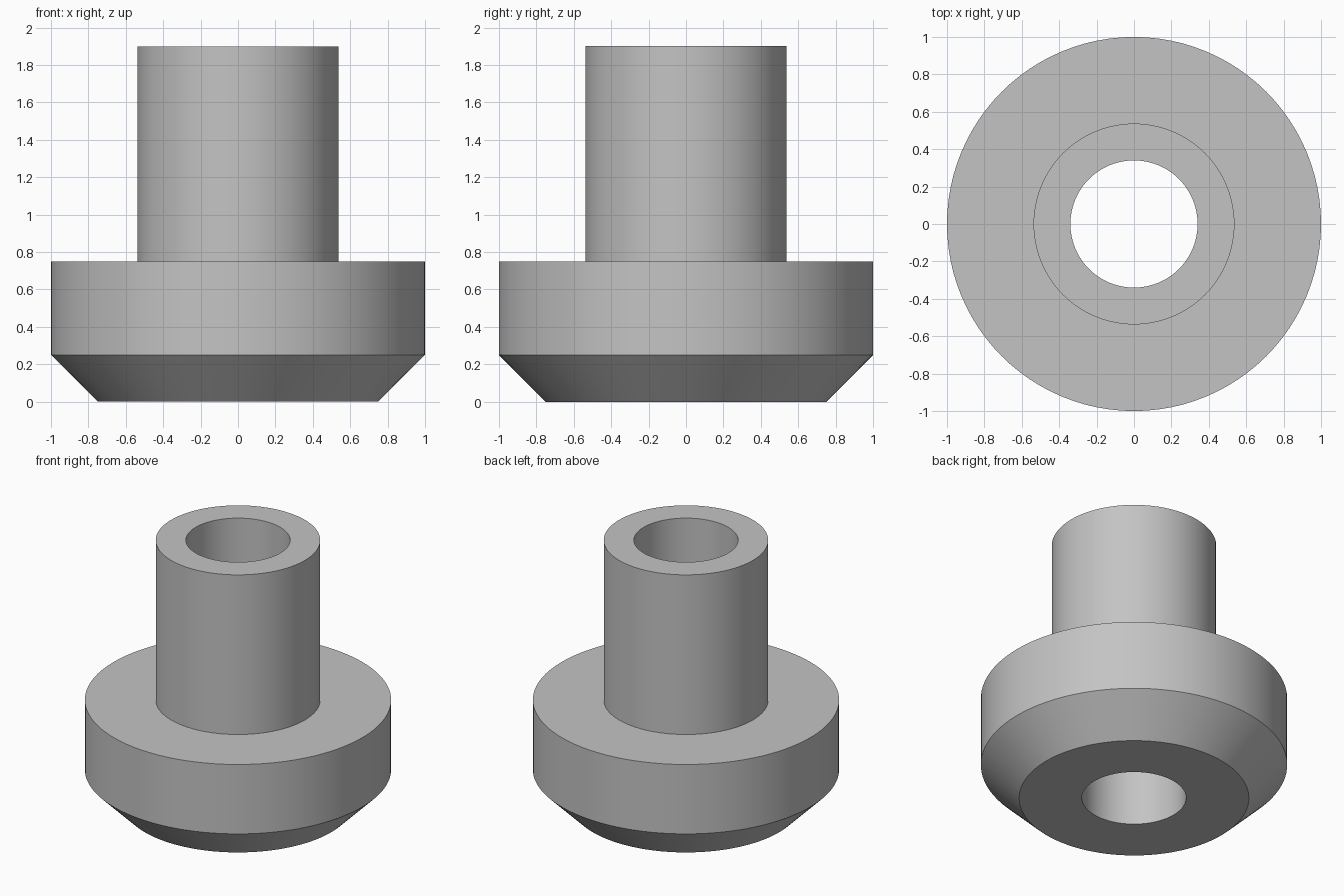
import bpy
import bmesh
from math import cos, sin, tau, radians

SEGMENTS = 96

cube = bpy.data.objects.get("Cube")
if cube:
    bpy.data.objects.remove(cube, do_unlink=True)


def make_material(name, rgb):
    material = bpy.data.materials.new(name)
    material.use_nodes = True
    color = (*rgb, 1)
    material.diffuse_color = color
    material.node_tree.nodes["Principled BSDF"].inputs["Base Color"].default_value = color
    return material


def lathe(name, profile, material):
    """Revolve a closed (radius, height) profile about the z axis."""
    bm = bmesh.new()
    rings = [[bm.verts.new((r * cos(tau * i / SEGMENTS), r * sin(tau * i / SEGMENTS), z))
              for i in range(SEGMENTS)] for r, z in profile]
    for k, lower in enumerate(rings):
        upper = rings[(k + 1) % len(rings)]
        for i in range(SEGMENTS):
            j = (i + 1) % SEGMENTS
            bm.faces.new((lower[i], lower[j], upper[j], upper[i]))
    bmesh.ops.recalc_face_normals(bm, faces=bm.faces)
    mesh = bpy.data.meshes.new(name)
    bm.to_mesh(mesh)
    bm.free()
    mesh.materials.append(material)
    obj = bpy.data.objects.new(name, mesh)
    bpy.context.collection.objects.link(obj)
    bpy.ops.object.select_all(action="DESELECT")
    bpy.context.view_layer.objects.active = obj
    obj.select_set(True)
    bpy.ops.object.shade_smooth_by_angle(angle=radians(30))
    return obj


grey = make_material("plain grey", (0.55, 0.55, 0.55))

# Flanged bushing: chamfered base, wide flange, narrow sleeve, through bore
bore, sleeve, flange, foot = 0.34, 0.537, 1.0, 0.75
chamfer_top, flange_top, sleeve_top = 0.25, 0.75, 1.9
lathe("flanged_bushing", [
    (bore, 0), (foot, 0),
    (flange, chamfer_top), (flange, flange_top),
    (sleeve, flange_top), (sleeve, sleeve_top),
    (bore, sleeve_top),
], grey)
